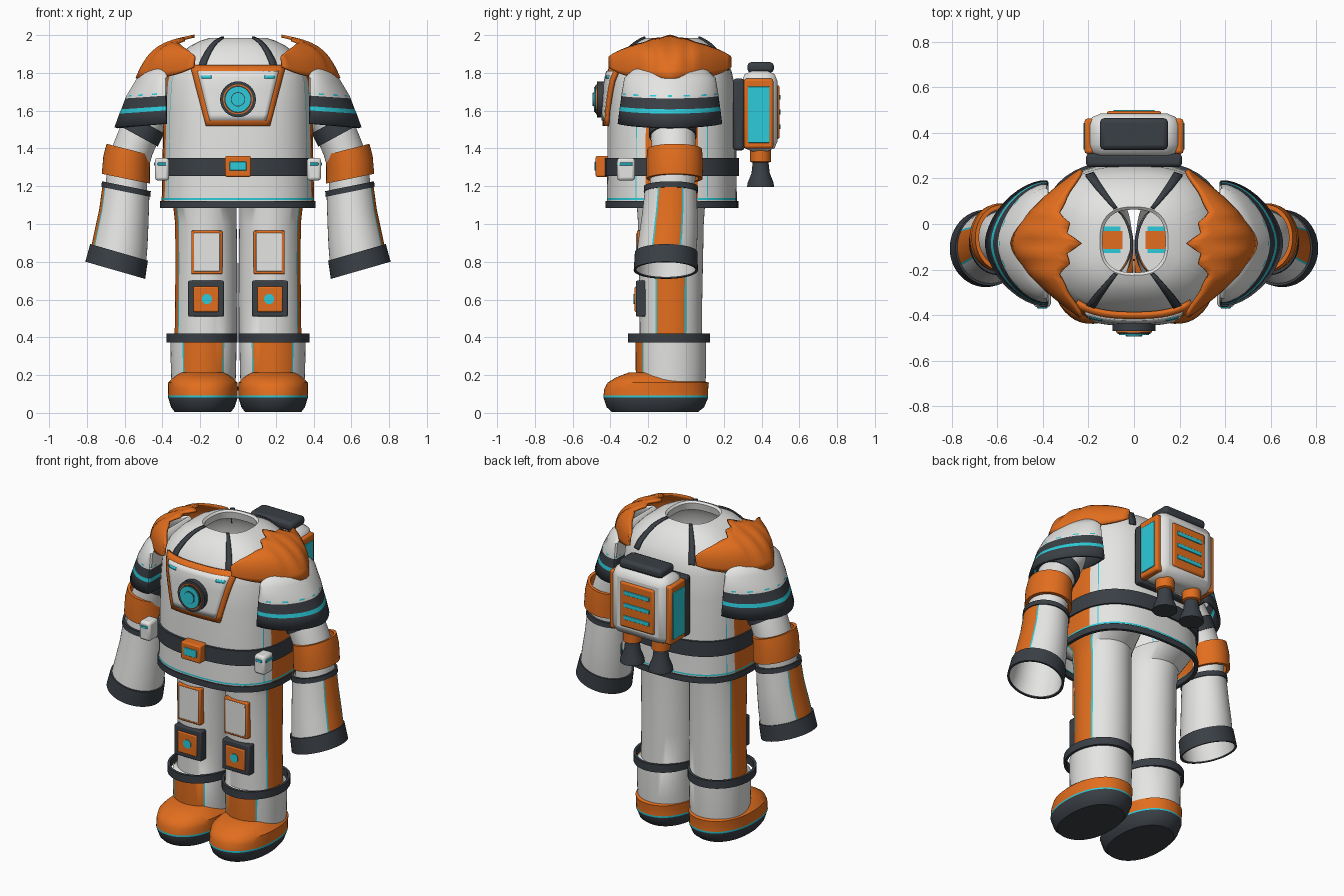
import bpy, bmesh, math
from mathutils import Vector, Matrix

cube = bpy.data.objects.get("Cube")
if cube:
    bpy.data.objects.remove(cube, do_unlink=True)

# Palette
MATS = {}
for cname, rgb in {"white": (.78, .78, .77), "orange": (.76, .155, .013),
                   "dark_grey": (.042, .05, .06), "cyan": (.025, .6, .7)}.items():
    m = bpy.data.materials.new(cname)
    m.use_nodes = True
    m.diffuse_color = (*rgb, 1)
    m.node_tree.nodes["Principled BSDF"].inputs["Base Color"].default_value = (*rgb, 1)
    MATS[cname] = m
W, O, D, C = "white", "orange", "dark_grey", "cyan"


def finish(name, bm, colours, mirror, thick=0, bevel=0):
    """Turn a bmesh with one colour name per face into a shaded object."""
    used = sorted(set(colours))
    for f, c in zip(bm.faces, colours):
        f.material_index = used.index(c)
    bmesh.ops.recalc_face_normals(bm, faces=bm.faces[:])
    me = bpy.data.meshes.new(name)
    bm.to_mesh(me)
    bm.free()
    for c in used:
        me.materials.append(MATS[c])
    ob = bpy.data.objects.new(name, me)
    bpy.context.collection.objects.link(ob)
    if thick:
        s = ob.modifiers.new("shell", 'SOLIDIFY')
        s.thickness, s.offset = thick, 0
    if bevel:
        b = ob.modifiers.new("soft_edges", 'BEVEL')
        b.width, b.segments = bevel, 2
    if mirror:
        ob.modifiers.new("both_sides", 'MIRROR').use_mirror_merge = False
    bpy.ops.object.select_all(action='DESELECT')
    ob.select_set(True)
    bpy.context.view_layer.objects.active = ob
    bpy.ops.object.shade_smooth_by_angle(angle=math.radians(35))
    return ob


def power(v, n):
    return math.copysign(abs(v) ** (2 / n), v)


def loft(name, rings, colour, mirror=True, n=2, extra=(), caps=False, xmin=None, thick=0, loop=False):
    """Skin rings (x, y, z, rx, ry, tilt); colour is a name or rule(angle, row)."""
    angles = sorted(set(range(-180, 180, 8)) | set(extra))
    rule = colour if callable(colour) else lambda a, r: colour
    bm, grid, cols = bmesh.new(), [], []
    for x, y, z, rx, ry, *t in rings:
        t = t[0] if t else 0
        row = []
        for a in angles:
            px = rx * power(math.cos(math.radians(a)), n)
            vx = x + px * math.cos(t)
            if xmin is not None:
                vx = max(vx, xmin)
            row.append(bm.verts.new((vx, y + ry * power(math.sin(math.radians(a)), n),
                                     z + (vx - x) * math.tan(t))))
        grid.append(row)
    k = len(angles)
    for r in range(len(grid) if loop else len(grid) - 1):
        lo, hi = grid[r], grid[(r + 1) % len(grid)]
        for i in range(k):
            j = (i + 1) % k
            bm.faces.new((lo[i], lo[j], hi[j], hi[i]))
            cols.append(rule((angles[i] + (angles[j] if j else 180)) / 2, r))
    if caps:
        for r in (0, len(grid) - 1):
            bm.faces.new(grid[r])
            cols.append(rule(0, min(r, len(grid) - 2)))
    return finish(name, bm, cols, mirror, thick)


def band(name, rings, colour, mirror=True, n=2, inner=.9):
    """Closed hoop around a body part."""
    def shrink(g):
        return (*g[:3], g[3] * inner, g[4] * inner, *g[5:])
    return loft(name, [shrink(rings[0]), *rings, shrink(rings[-1])], colour, mirror, n, loop=True)


def patch(name, fn, nu, nv, colour, mirror=False, thick=.01):
    """Grid sheet from fn(u, v) with u, v in 0..1."""
    bm = bmesh.new()
    g = [[bm.verts.new(fn(i / nu, j / nv)) for j in range(nv + 1)] for i in range(nu + 1)]
    for i in range(nu):
        for j in range(nv):
            bm.faces.new((g[i][j], g[i + 1][j], g[i + 1][j + 1], g[i][j + 1]))
    return finish(name, bm, [colour] * (nu * nv), mirror, thick)


def box(name, x, y, z, colour, mirror=False, bevel=.008):
    """Box from (min, max) pairs."""
    bm = bmesh.new()
    bmesh.ops.create_cube(bm, size=1)
    for v in bm.verts:
        v.co = Vector((p[0] + p[1]) / 2 + c * (p[1] - p[0]) for p, c in zip((x, y, z), v.co))
    return finish(name, bm, [colour] * 6, mirror, bevel=bevel)


def disc(name, x, z, r, y, colour, mirror=False):
    """Round plate facing front, between two depths."""
    bm = bmesh.new()
    at = Matrix.Translation((x, sum(y) / 2, z)) @ Matrix.Rotation(math.pi / 2, 4, 'X')
    bmesh.ops.create_cone(bm, cap_ends=True, segments=32, radius1=r, radius2=r,
                          depth=y[1] - y[0], matrix=at)
    return finish(name, bm, [colour] * len(bm.faces), mirror)


# Torso shell: height, half width, half depth
CY, SQ = -.075, 2.6
SHAPE = [(1.09, .405, .345), (1.3, .4, .342), (1.6, .395, .34), (1.75, .385, .33), (1.81, .368, .316),
         (1.86, .342, .294), (1.91, .295, .255), (1.945, .25, .222), (1.97, .2, .185), (1.985, .15, .15)]


def size_at(z):
    for (z0, a0, b0), (z1, a1, b1) in zip(SHAPE, SHAPE[1:]):
        if z <= z1:
            t = (z - z0) / (z1 - z0)
            return a0 + (a1 - a0) * t, b0 + (b1 - b0) * t
    return SHAPE[-1][1:]


def front(x, z, off):
    a, b = size_at(z)
    return (x, CY - off - b * (1 - min(1, abs(x / a)) ** SQ) ** (1 / SQ), z)


heights = sorted([s[0] for s in SHAPE] + [1.128, 1.137])
rings = [(0, CY, z, *size_at(z)) for z in heights]
rings += [(0, CY, 1.975, .138, .138), (0, CY, 1.93, .145, .145)]


def torso_colour(a, r):
    side = min(abs(a), 180 - abs(a))
    if r == 1 or (27 < side < 28 and r < 6):
        return C
    return O if side < 18 and r < 6 else W


marks = [s * m for s in (1, -1) for m in (18, 27, 28, 152, 153, 162)]
loft("torso", rings, torso_colour, False, SQ, marks)
band("torso_hem", [(0, CY, z, .412, .352) for z in (1.085, 1.122)], D, False, SQ, .95)
band("belt", [(0, CY, z, .41, .356) for z in (1.255, 1.35)], D, False, SQ, .93)
box("belt_buckle", (-.068, .068), (-.478, -.4), (1.25, 1.36), O)
box("buckle_light", (-.045, .045), (-.484, -.47), (1.283, 1.33), C, bevel=.003)
box("belt_pouch", (.365, .44), (-.365, -.27), (1.23, 1.35), W, True, .015)
box("pouch_front_light", (.38, .425), (-.37, -.36), (1.31, 1.325), C, True, .002)
box("pouch_side_light", (.43, .445), (-.352, -.284), (1.31, 1.325), C, True, .002)

# Straps running from the collar
for label, s in (("front", -1), ("back", 1)):
    def strap(u, v, s=s):
        z = 1.81 + .174 * u
        a, b = size_at(z)
        t = math.radians(64 + (v - .5) * 7)
        return (a * power(math.cos(t), SQ), CY + s * (b + .004) * power(math.sin(t), SQ), z + .004)
    patch(label + "_strap", strap, 16, 1, D, True, .009)

# Chest panel and lamp
for name, c, w0, w1, z0, z1, off in (("chest_frame", O, .168, .25, 1.52, 1.838, .016),
                                     ("chest_plate", W, .148, .213, 1.547, 1.808, .022)):
    patch(name, lambda u, v: front((2 * u - 1) * (w0 + (w1 - w0) * v), z0 + (z1 - z0) * v, off),
          16, 8, c, thick=.02)
patch("chest_dash", lambda u, v: front(.14 + .055 * u, 1.77 + .016 * v, .032), 4, 1, C, True, .008)
for name, r, y, c in (("lamp_rim", .095, (-.47, -.4), D), ("lamp_bezel", .079, (-.476, -.46), O),
                      ("lamp_rim_inner", .073, (-.482, -.46), D), ("lamp_glow", .066, (-.488, -.46), C),
                      ("lamp_ring", .038, (-.49, -.47), D), ("lamp_core", .034, (-.494, -.47), C)):
    disc(name, 0, 1.66, r, y, c)


# Shoulder pads: toothed inner edge, narrowing to points front and back
def pad(u, v):
    t = 2 * v - 1
    tooth = .045 * (1 - abs((v * 7 + .5) % 1 * 2 - 1)) * max(0, 1 - t * t * 2.5)
    xi = .23 + .075 * math.sin(math.pi * abs(t)) ** 1.5 + tooth
    zi = 1.995 - .11 * t * t - .2 * (xi - .23)
    xo, zo = .235 + .3 * (1 - abs(t) ** 1.5), 1.77 + .06 * t ** 4
    puff = 4 * u * (1 - u) * (1 - t * t)
    return (xi + (xo - xi) * u + .045 * puff, -.085 + .32 * t, zi + (zo - zi) * u + .035 * puff)


patch("shoulder_pad", pad, 8, 28, O, True, .016)

# Flared shoulder sleeves
bell = [(1.86, .06, .14), (1.77, .145, .235), (1.694, .193, .248), (1.686, .197, .249), (1.678, .2, .25),
        (1.622, .222, .258), (1.6, .232, .261), (1.53, .258, .27)]


def sleeve_colour(a, r):
    if r == 2:
        return C if round(a / 8) % 3 == 0 else W
    return (W, W, W, W, D, C, D)[r]


loft("shoulder_sleeve", [(.39, -.085, z, rx, ry, -.08) for z, rx, ry in bell],
     sleeve_colour, n=1.7, xmin=.383, thick=.016)

# Arms
loft("upper_arm", [(.42, -.07, 1.64, .11, .12, .5), (.505, -.07, 1.52, .108, .118, .5),
                   (.555, -.065, 1.4, .107, .117, .35), (.585, -.065, 1.3, .108, .12, .25),
                   (.592, -.075, 1.18, .112, .12, .2)], W)
band("upper_arm_ring", [(.492, -.07, 1.535, .116, .126, .5), (.526, -.07, 1.465, .115, .126, .5)], D)
band("elbow_guard", [(.58, -.06, 1.395, .12, .145, .25), (.59, -.06, 1.33, .127, .15, .25),
                     (.594, -.06, 1.24, .13, .148, .2)], O, inner=.86)


def stripe(a, r):
    return O if abs(a) < 26 else C if abs(a) < 29.5 else W


edges = (26, 29.5, -26, -29.5)
sleeve = [(.592, -.08, 1.195, .126, .136, .2), (.604, -.086, 1.05, .134, .147, .22),
          (.62, -.096, .92, .146, .156, .26), (.633, -.105, .83, .152, .158, .28)]
loft("forearm", sleeve, stripe, extra=edges)
loft("forearm_lining", [(x, y, z, rx - .008, ry - .008, t) for x, y, z, rx, ry, t in sleeve]
     + [(.65, -.106, .762, .151, .157, .28)], W)
band("forearm_ring", [(.591, -.08, 1.2, .132, .142, .2), (.594, -.08, 1.17, .133, .144, .2)], D)
band("wrist_cuff", [(.63, -.105, .85, .159, .166, .28), (.65, -.107, .755, .165, .17, .28)], D, inner=.93)

# Legs
legs = [(.183, -.08, .13, .168, .18), (.183, -.08, .2, .172, .186), (.183, -.08, .38, .176, .187),
        (.17, -.08, .4, .166, .165), (.168, -.08, .6, .165, .166), (.168, -.08, .8, .164, .17),
        (.17, -.08, 1, .163, .174), (.175, -.08, 1.09, .168, .18), (.194, -.07, 1.17, .186, .29)]


def leg_colour(a, r):
    if r > 1:
        return stripe(a, r)
    shin = abs(a + 90)
    return O if shin < 36 else C if shin < 39 else W


loft("leg", legs, leg_colour, extra=(*edges, -54, -51, -126, -129))
band("shin_cuff", [(.19, -.09, z, .188, .218) for z in (.372, .42)], D, inner=.92)
loft("boot_lining", [(.183, -.08, z, .168, .18) for z in (.22, .23)], W, caps=True)
box("lining_pad", (.05, .15), (-.11, -.03), (.225, .235), O, True, 0)
for label, y in (("front", -.128), ("back", -.03)):
    box(label + "_lining_trim", (.06, .15), (y, y + .018), (.225, .235), C, True, 0)
box("thigh_frame", (.083, .247), (-.26, -.2), (.735, .965), O, True, .006)
box("thigh_plate", (.096, .234), (-.264, -.21), (.748, .952), W, True, .004)
box("knee_frame", (.074, .264), (-.266, -.2), (.51, .7), D, True, .007)
box("knee_plate", (.102, .236), (-.272, -.24), (.535, .668), O, True, .006)
disc("knee_light", .165, .603, .027, (-.277, -.25), C, True)

# Boots
boot = [(-.165, .006, .15, .23), (-.162, .03, .168, .258), (-.16, .082, .185, .278), (-.16, .092, .184, .277),
        (-.157, .13, .185, .275), (-.147, .16, .184, .268), (-.165, .188, .155, .205), (-.175, .215, .115, .125)]
loft("boot", [(.186, y, z, rx, ry) for y, z, rx, ry in boot],
     lambda a, r: D if r < 2 else C if r == 2 else O, n=2.2, caps=True)

# Backpack
box("pack_mount", (-.21, .21), (.25, .31), (1.39, 1.77), D, bevel=.015)
box("pack_body", (-.2, .2), (.295, .485), (1.385, 1.81), W, bevel=.055)
box("pack_cap", (-.15, .15), (.325, .465), (1.8, 1.857), D, bevel=.02)
box("pack_side_frame", (.17, .217), (.308, .462), (1.4, 1.77), O, True, .012)
box("pack_side_light", (.19, .222), (.327, .443), (1.43, 1.728), C, True, .003)
box("pack_back_panel", (-.12, .12), (.47, .496), (1.45, 1.735), O, bevel=.012)
for i in range(3):
    z = 1.515 + .078 * i
    box("pack_slot", (-.09, .09), (.48, .501), (z - .013, z + .013), C, bevel=.003)
loft("thruster", [(.1, .395, z, r, r) for z, r in
                  ((1.195, .055), (1.195, .072), (1.22, .068), (1.27, .048), (1.325, .042), (1.33, .055), (1.4, .055))],
     lambda a, r: O if r > 3 else D, caps=True)
